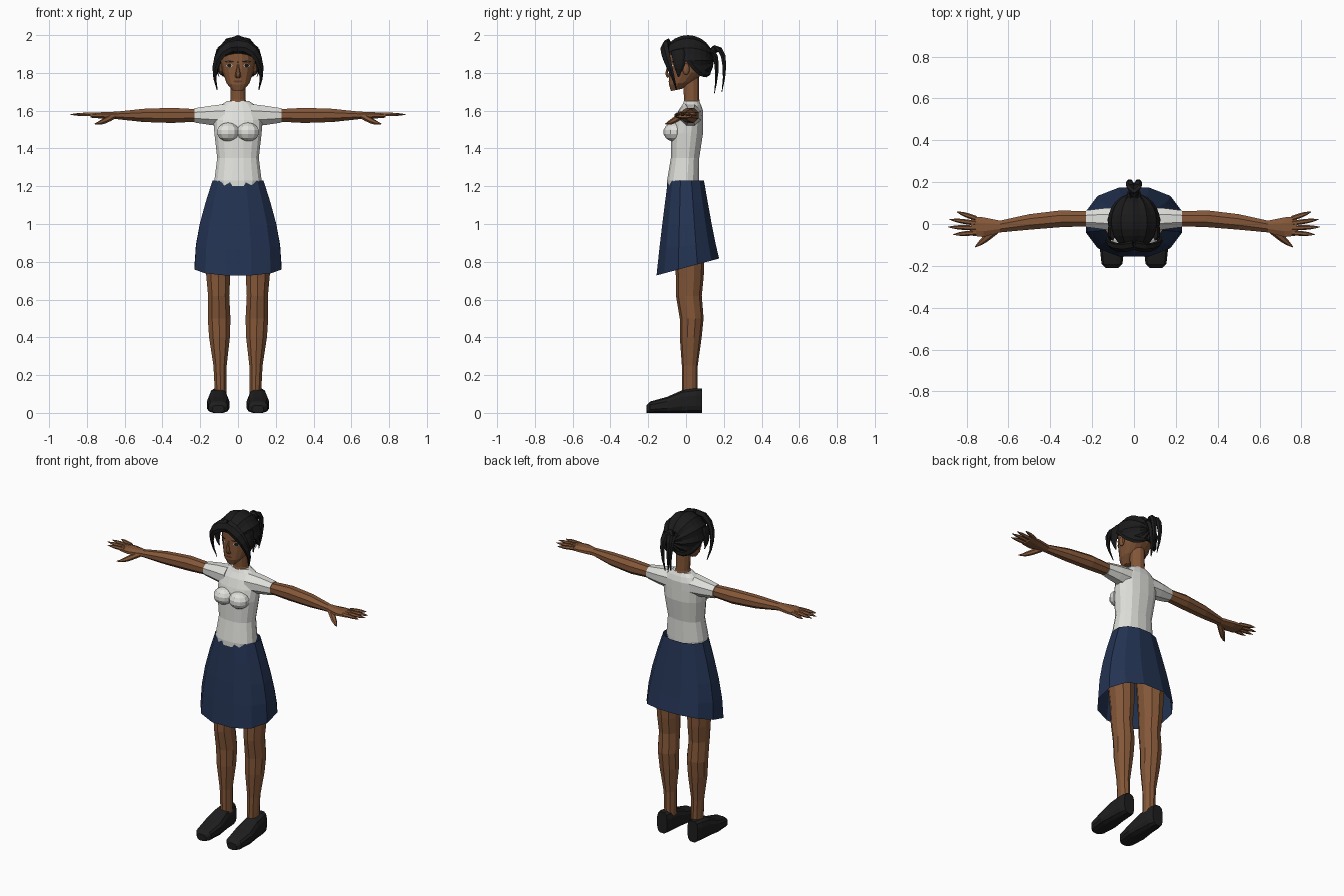
import bpy, bmesh, math
from mathutils import Vector, Matrix
from mathutils.bvhtree import BVHTree
from mathutils.geometry import interpolate_bezier

default_cube = bpy.data.objects.get("Cube")
if default_cube:
    bpy.data.objects.remove(default_cube)


def material(name, red, green, blue):
    mat = bpy.data.materials.new(name)
    mat.use_nodes = True
    mat.diffuse_color = (red, green, blue, 1)
    shader = next(node for node in mat.node_tree.nodes if node.type == 'BSDF_PRINCIPLED')
    shader.inputs["Base Color"].default_value = mat.diffuse_color
    shader.inputs["Roughness"].default_value = 0.9
    return mat


SKIN = material("brown skin", 0.23, 0.095, 0.04)
LIP = material("dark lip", 0.12, 0.04, 0.02)
SHIRT = material("off white cloth", 0.74, 0.74, 0.71)
SKIRT = material("navy cloth", 0.017, 0.033, 0.085)
HAIR = material("black hair", 0.011, 0.011, 0.012)
SHOE = material("black leather", 0.013, 0.013, 0.013)
SIDES = (("left", 1), ("right", -1))


def finish(name, bm, mat):
    bmesh.ops.recalc_face_normals(bm, faces=bm.faces)
    mesh = bpy.data.meshes.new(name)
    bm.to_mesh(mesh)
    bm.free()
    mesh.materials.append(mat)
    obj = bpy.data.objects.new(name, mesh)
    bpy.context.collection.objects.link(obj)
    return obj


def bridge_rings(name, mat, rings, side=1, caps=True):
    """Join rings of points into a surface; side -1 mirrors it to the right."""
    bm = bmesh.new()
    rows = [[bm.verts.new((x * side, y, z)) for x, y, z in ring] for ring in rings]
    for lower, upper in zip(rows, rows[1:]):
        for i in range(len(lower)):
            bm.faces.new((lower[i - 1], lower[i], upper[i], upper[i - 1]))
    if caps:
        bm.faces.new(rows[0])
        bm.faces.new(rows[-1])
    return finish(name, bm, mat)


def loft(name, mat, place, stations, sides=12, power=1.0, side=1, caps=True):
    """Place turns a cosine, a sine and one station into a point."""
    def signed(value):
        return math.copysign(abs(value / math.cos(math.pi / sides)) ** power, value)

    angles = [math.tau * (i + 0.5) / sides for i in range(sides)]
    rings = [[place(signed(math.cos(a)), signed(math.sin(a)), *station) for a in angles]
             for station in stations]
    return bridge_rings(name, mat, rings, side, caps)


def upright(c, s, z, width, front, back, tilt=0, x=0):
    y = (front + back + s * (back - front)) / 2
    return x + c * width, y, z + tilt * y


def leg_place(c, s, z, width, front, back):
    return upright(c, s, z, width, front, back, x=0.09 + 0.02 * z)


def head_place(c, s, z, width, front, back):
    return upright(c, s, z, width, front, back, tilt=max(0, 1.82 - z) * 2)


def arm_place(c, s, x, middle, depth, height):
    return x, middle + c * depth, 1.575 + s * height


def shoe_place(c, s, y, width, height):
    return 0.105 + c * width, y, height * (s + 1) / 2


def strand(name, mat, controls, out, width, thick, taper=2, side=1, sides=6):
    """Tapered flat tube along a curve; out is the direction of its flat face."""
    points = interpolate_bezier(*[Vector(p) for p in controls], 7)
    rings = []
    for i, point in enumerate(points):
        along = (points[min(i + 1, 6)] - points[max(i - 1, 0)]).normalized()
        across = along.cross(Vector(out)).normalized()
        outward = across.cross(along)
        scale = max(0.1, 1 - (i / 6) ** taper)
        rings.append([point + across * width * scale * math.cos(math.tau * k / sides)
                      + outward * thick * scale * math.sin(math.tau * k / sides)
                      for k in range(sides)])
    return bridge_rings(name, mat, rings, side)


def ball(name, mat, centre, size):
    bm = bmesh.new()
    bmesh.ops.create_uvsphere(bm, u_segments=10, v_segments=7, radius=1)
    bmesh.ops.transform(bm, verts=bm.verts, matrix=Matrix.LocRotScale(centre, None, size))
    return finish(name, bm, mat)


# Head, neck and nose
head = loft("head", SKIN, head_place, [
    (1.72, .03, -.08, -.02), (1.75, .06, -.09, .04), (1.8, .08, -.09, .1), (1.85, .09, -.09, .12),
    (1.92, .09, -.09, .12), (1.97, .05, -.05, .08)], sides=16, power=0.9)
loft("neck", SKIN, upright, [(1.6, .06, -.02, .08), (1.66, .04, -.01, .07), (1.8, .04, -.02, .07)])
strand("nose", SKIN, [(0, -.09, 1.78), (0, -.11, 1.79), (0, -.1, 1.81), (0, -.09, 1.86)],
       (0, -1, 0), width=.016, thick=.01)

# Face details laid on the head surface
bm = bmesh.new()
bm.from_mesh(head.data)
head_surface = BVHTree.FromBMesh(bm)
bm.free()


def face_plate(name, mat, x, z, width, height, lift):
    bm = bmesh.new()
    for k in range(8):
        angle = math.tau * k / 8
        start = Vector((x + width * math.cos(angle), -1, z + height * math.sin(angle)))
        hit = head_surface.ray_cast(start, Vector((0, 1, 0)))[0]
        bm.verts.new((hit.x, hit.y - lift, hit.z))
    bm.faces.new(bm.verts)
    finish(name, bm, mat)


face_plate("mouth", LIP, 0, 1.755, .026, .006, lift=.004)
for word, side in SIDES:
    face_plate(word + "_eye", SHIRT, side * .046, 1.838, .018, .008, lift=.003)
    face_plate(word + "_iris", HAIR, side * .046, 1.839, .012, .01, lift=.005)
    face_plate(word + "_eyebrow", HAIR, side * .046, 1.86, .027, .005, lift=.005)
    ball(word + "_ear", SKIN, (side * .09, 0, 1.82), (.012, .02, .03))

# Hair cap with ridges running front to back, trimmed along a sloping hairline
bm = bmesh.new()
bmesh.ops.create_uvsphere(bm, u_segments=24, v_segments=12, radius=1)
for vert in bm.verts:
    if round(math.atan2(vert.co.y, vert.co.x) / math.tau * 24) % 2:
        vert.co *= 0.95
bmesh.ops.rotate(bm, verts=bm.verts, matrix=Matrix.Rotation(math.pi / 2, 3, 'X'))
bmesh.ops.transform(bm, verts=bm.verts, matrix=Matrix.LocRotScale(
    (0, .01, 1.865), None, (.125, .137, .135)))
cut = bmesh.ops.bisect_plane(bm, geom=bm.verts[:] + bm.edges[:] + bm.faces[:], clear_inner=True,
                             plane_co=(0, 0, 1.86), plane_no=(0, .46, 1))
bmesh.ops.edgenet_fill(bm, edges=[e for e in cut["geom_cut"] if isinstance(e, bmesh.types.BMEdge)])
finish("hair_cap", bm, HAIR)

# Loose locks and ponytail
for word, side in SIDES:
    strand(word + "_fringe", HAIR, [(0, -.1, 1.95), (.1, -.14, 1.95), (.15, -.08, 1.83), (.11, -.05, 1.71)],
           (1, -1, 0), width=.036, thick=.02, side=side)
    strand(word + "_temple_lock", HAIR,
           [(.1, -.04, 1.92), (.12, -.03, 1.87), (.12, -.04, 1.82), (.1, -.04, 1.78)],
           (1, 0, 0), width=.04, thick=.015, side=side)
    strand(word + "_nape_lock", HAIR,
           [(.11, .02, 1.87), (.1, .07, 1.8), (.06, .12, 1.78), (0, .13, 1.81)],
           (1, 1, 0), width=.025, thick=.015, taper=4, side=side)
    strand(word + "_ponytail_lock", HAIR,
           [(0, .12, 1.9), (.02, .2, 1.99), (.03, .22, 1.85), (.01, .19, 1.7)],
           (0, 1, .3), width=.022, thick=.016, taper=3, side=side)
strand("ponytail_core", HAIR, [(0, .12, 1.91), (0, .17, 1.93), (0, .17, 1.8), (0, .15, 1.69)],
       (0, 1, .3), width=.034, thick=.018)

# Shirt
loft("shirt_body", SHIRT, upright, [
    (1.2, .115, -.1, .07), (1.23, .125, -.1, .07), (1.35, .11, -.08, .07), (1.48, .125, -.08, .09),
    (1.55, .13, -.06, .09), (1.6, .115, -.04, .09), (1.63, .09, -.02, .08), (1.65, .06, -.01, .07)],
    sides=16, power=0.85)

FINGERS = ("index", "middle", "ring", "little")
for word, side in SIDES:
    ball(word + "_bust", SHIRT, (side * .053, -.064, 1.487), (.062, .056, .05))
    loft(word + "_sleeve", SHIRT, arm_place,
         [(.07, .02, .06, .06), (.15, .025, .05, .05), (.23, .025, .04, .038)], sides=8, side=side)

    # Arm and hand
    loft(word + "_arm", SKIN, arm_place, [
        (.2, .025, .035, .032), (.35, .025, .04, .04), (.5, .01, .037, .035),
        (.64, -.012, .028, .02), (.72, -.015, .047, .017), (.78, -.01, .045, .012)], sides=8, side=side)
    for i, finger in enumerate(FINGERS):
        root = Vector((.755, -.042 + .023 * i, 1.58))
        tip = Vector((.89 - .015 * (i - 1.3) ** 2, -.05 + .036 * i, 1.58))
        strand(f"{word}_{finger}_finger", SKIN, [root.lerp(tip, k / 3) for k in range(4)],
               (0, 0, 1), width=.012, thick=.011, taper=4, side=side)
    strand(word + "_thumb", SKIN, [(.66, -.03, 1.57), (.7, -.06, 1.55), (.73, -.09, 1.53), (.76, -.11, 1.53)],
           (0, 0, 1), width=.018, thick=.016, taper=3, side=side)

    # Leg and shoe
    loft(word + "_leg", SKIN, leg_place, [
        (.1, .03, -.02, .06), (.25, .035, -.02, .06), (.4, .055, -.03, .08), (.5, .06, -.03, .09),
        (.62, .056, -.05, .08), (.72, .063, -.05, .09), (1, .08, -.07, .1)], sides=10, side=side)
    loft(word + "_shoe", SHOE, shoe_place, [
        (-.21, .03, .04), (-.19, .05, .06), (-.1, .06, .085), (-.02, .05, .12),
        (.05, .045, .13), (.085, .035, .13)], power=0.65, side=side)

# Flared skirt with a slanted open hem
steps = [i / 4 for i in range(5)]
loft("skirt", SKIRT, upright, [
    (1.23 - .46 * t, .135 + .095 * math.sin(t * math.pi / 2), -.096 - .06 * t, .095 + .08 * t, .27 * t ** 3)
    for t in steps], power=0.9, caps=False)
